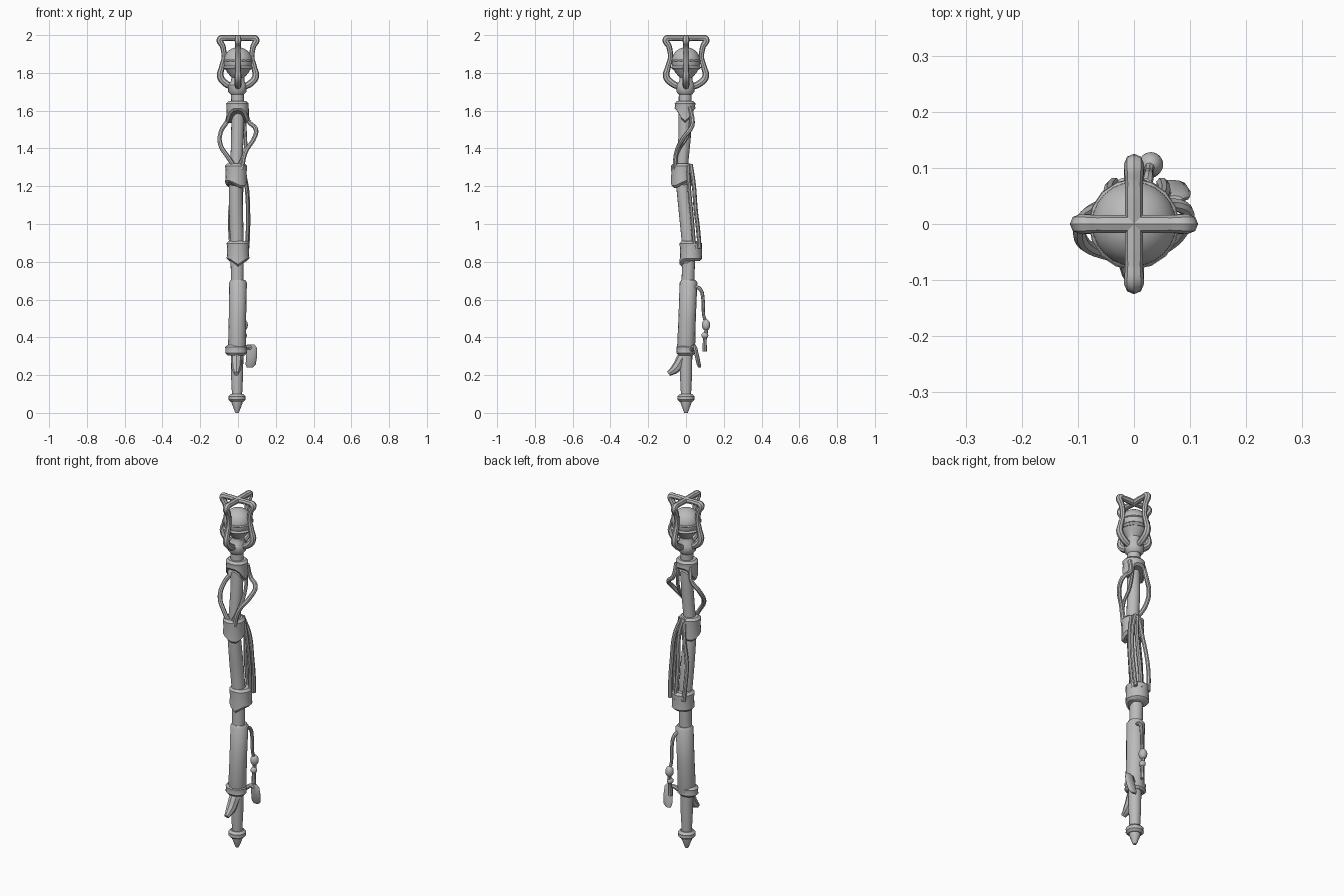
import bpy, bmesh
from math import sin, cos, pi
from mathutils import Vector

cube = bpy.data.objects.get("Cube")
if cube:
    bpy.data.objects.remove(cube, do_unlink=True)

grey = bpy.data.materials.new("plain grey")
grey.use_nodes = True
GREY = (0.5, 0.5, 0.5, 1)
grey.diffuse_color = GREY
grey.node_tree.nodes["Principled BSDF"].inputs["Base Color"].default_value = GREY


def finish(obj):
    """Give a part its colour and smooth shading."""
    obj.data.materials.clear()
    obj.data.materials.append(grey)
    bpy.ops.object.select_all(action='DESELECT')
    obj.select_set(True)
    bpy.context.view_layer.objects.active = obj
    bpy.ops.object.shade_smooth_by_angle(angle=0.7)


def loft(name, rings, sides=16, hem=None, flat=1.0):
    """Skin level rings given as (x, y, z, radius); hem lowers the lower edge by direction."""
    bm = bmesh.new()
    loops = []
    for i, (x, y, z, r) in enumerate(rings):
        loop = []
        for k in range(sides):
            a = 2 * pi * k / sides
            drop = hem(a) if hem and i < 2 else 0
            loop.append(bm.verts.new((x + r * cos(a), y + r * flat * sin(a), z - drop)))
        loops.append(loop)
    for lo, hi in zip(loops, loops[1:]):
        for k in range(sides):
            j = (k + 1) % sides
            bm.faces.new((lo[k], lo[j], hi[j], hi[k]))
    bm.faces.new(loops[0][::-1])
    bm.faces.new(loops[-1])
    me = bpy.data.meshes.new(name)
    bm.to_mesh(me)
    bm.free()
    obj = bpy.data.objects.new(name, me)
    bpy.context.collection.objects.link(obj)
    finish(obj)
    return obj


def tube(name, points, radius, taper=None):
    """Round cord running smoothly through the points."""
    cu = bpy.data.curves.new(name, 'CURVE')
    cu.dimensions = '3D'
    cu.bevel_depth = radius
    cu.bevel_resolution = 2
    cu.resolution_u = 5
    cu.use_fill_caps = True
    sp = cu.splines.new('BEZIER')
    sp.bezier_points.add(len(points) - 1)
    for i, (bp, p) in enumerate(zip(sp.bezier_points, points)):
        bp.co = p
        bp.handle_left_type = bp.handle_right_type = 'AUTO'
        bp.radius = taper[i] if taper else 1
    obj = bpy.data.objects.new(name, cu)
    bpy.context.collection.objects.link(obj)
    bpy.ops.object.select_all(action='DESELECT')
    obj.select_set(True)
    bpy.context.view_layer.objects.active = obj
    bpy.ops.object.convert(target='MESH')
    finish(bpy.context.object)


def ball(name, loc, scale):
    bpy.ops.mesh.primitive_uv_sphere_add(segments=24, ring_count=14, location=loc)
    obj = bpy.context.object
    obj.name = obj.data.name = name
    obj.scale = scale
    bpy.ops.object.transform_apply(location=False, rotation=False, scale=True)
    finish(obj)


def band(name, x, y, low, high, r, hem=None, flat=1.0):
    """Wrapped collar with softened edges."""
    b = 0.012
    loft(name, [(x, y, low, r - b), (x, y, low + b, r), (x, y, (low + high) / 2, r * 0.96),
                (x, y, high - b, r), (x, y, high, r - b)], 16, hem, flat)


# Gently bent wooden shaft
loft("shaft", [(-.005, 0, .08, .026), (-.005, 0, .2, .032), (-.005, 0, .35, .034),
               (-.004, .012, .75, .034), (-.006, .014, .9, .036), (-.01, 0, 1.05, .037),
               (-.012, -.017, 1.2, .035), (-.008, -.02, 1.32, .032), (-.004, -.008, 1.45, .033),
               (0, -.005, 1.6, .034), (-.004, -.004, 1.72, .034)])

# Metal tip and its ring
loft("tip", [(-.005, 0, 0, .009), (-.005, 0, .012, .014), (-.005, 0, .055, .03), (-.005, 0, .1, .032)], 12)
band("tip_ring", -.005, 0, .058, .1, .046)

# Hand grip and lower collar
loft("grip", [(-.005, 0, .31, .042), (-.005, 0, .33, .048), (-.003, .006, .5, .046),
              (0, .013, .69, .047), (0, .013, .703, .038)])
band("grip_collar", -.01, -.002, .305, .36, .058, None, .85)

# Thorn branching off the front
tube("thorn", [(-.006, 0, .33), (-.007, -.022, .285), (-.008, -.055, .235), (-.008, -.092, .207)],
     .03, [.8, 1, .85, .45])

# Wrapped collars with drooping hems
band("lower_collar", 0, .026, .805, .91, .06, lambda a: .03 * max(0, -sin(a)) ** 8)
band("middle_collar", -.01, -.022, 1.22, 1.32, .058, lambda a: .03 * cos(a + .9) ** 2)
band("upper_collar", -.003, -.005, 1.6, 1.65, .06, lambda a: .065 * cos(a) ** 4, .92)

# Cords looping at both sides below the upper collar
tube("right_loop_cord", [(-.01, -.055, 1.29), (-.05, -.052, 1.35), (-.093, -.03, 1.42),
                         (-.09, .01, 1.49), (-.055, .032, 1.55), (-.045, .02, 1.62)], .012)
tube("left_loop_cord", [(.02, -.06, 1.29), (.04, -.05, 1.38), (.088, -.01, 1.46),
                        (.093, .025, 1.505), (.055, .035, 1.545), (.045, .02, 1.62)], .012)
tube("crossing_cord", [(0, -.06, 1.3), (.035, -.045, 1.38), (.038, .015, 1.48), (.03, .03, 1.6)], .009)

# Cords strung down the back between the two collars
for name, top, mid, low in [("left", .012, .054, .05), ("middle", 0, .012, .016), ("right", -.01, -.042, -.035)]:
    tube(name + "_back_cord", [(top, .025, 1.315), ((top + mid) / 2 + .01, .04, 1.22),
                               (mid, .052, 1.07), (mid, .064, .97), (low, .072, .87)], .011)
tube("left_side_cord", [(.03, .01, 1.31), (.046, .018, 1.18), (.052, .032, 1.03), (.046, .045, .87)], .01)

# Hanging cord with beads
tube("hanging_cord", [(.02, .045, .67), (.024, .075, .655), (.026, .09, .6), (.026, .093, .52),
                      (.03, .108, .46), (.03, .1, .39), (.03, .099, .325)], .01, [1, 1, .9, .8, 1, 1, 1.2])
ball("large_bead", (.03, .106, .465), (.022, .022, .03))
ball("small_bead", (.03, .1, .41), (.017, .018, .018))

# Leaf shaped tag at the left of the grip
tube("tag_tie", [(.03, .03, .335), (.055, .042, .35), (.07, .048, .34)], .012)
loft("tag", [(.063, .072, .24, .016), (.067, .068, .255, .027), (.072, .058, .3, .029),
             (.074, .049, .345, .026), (.072, .045, .362, .014)], 12, None, .4)

# Cup holding the head
loft("cup", [(-.004, -.003, 1.685, .035), (-.004, -.003, 1.70, .048), (-.004, -.003, 1.735, .05),
             (-.002, 0, 1.755, .036), (0, 0, 1.775, .034), (0, 0, 1.8, .055), (0, 0, 1.83, .074)])

# Orb with two bands
ball("orb", (0, 0, 1.86), (.076, .076, .076))
for name, z in [("lower", 1.828), ("upper", 1.865)]:
    band(name + "_orb_band", 0, 0, z - .011, z + .011, .081)

# Cage of four bars curving around the orb and meeting on top
profile = [(.03, 1.725), (.07, 1.745), (.098, 1.78), (.09, 1.83), (.078, 1.88),
           (.085, 1.94), (.1, 1.978), (.07, 1.984), (0, 1.983)]
for name, d, wide in [("left", Vector((1, 0, 0)), .95), ("right", Vector((-1, 0, 0)), .95),
                      ("front", Vector((0, -1, 0)), 1.06), ("back", Vector((0, 1, 0)), 1.06)]:
    tube(name + "_cage_bar", [d * r * wide + Vector((0, 0, z)) for r, z in profile],
         .0165, [1, 1.1, 1.1, .9, .8, .9, 1.1, .95, 1])
